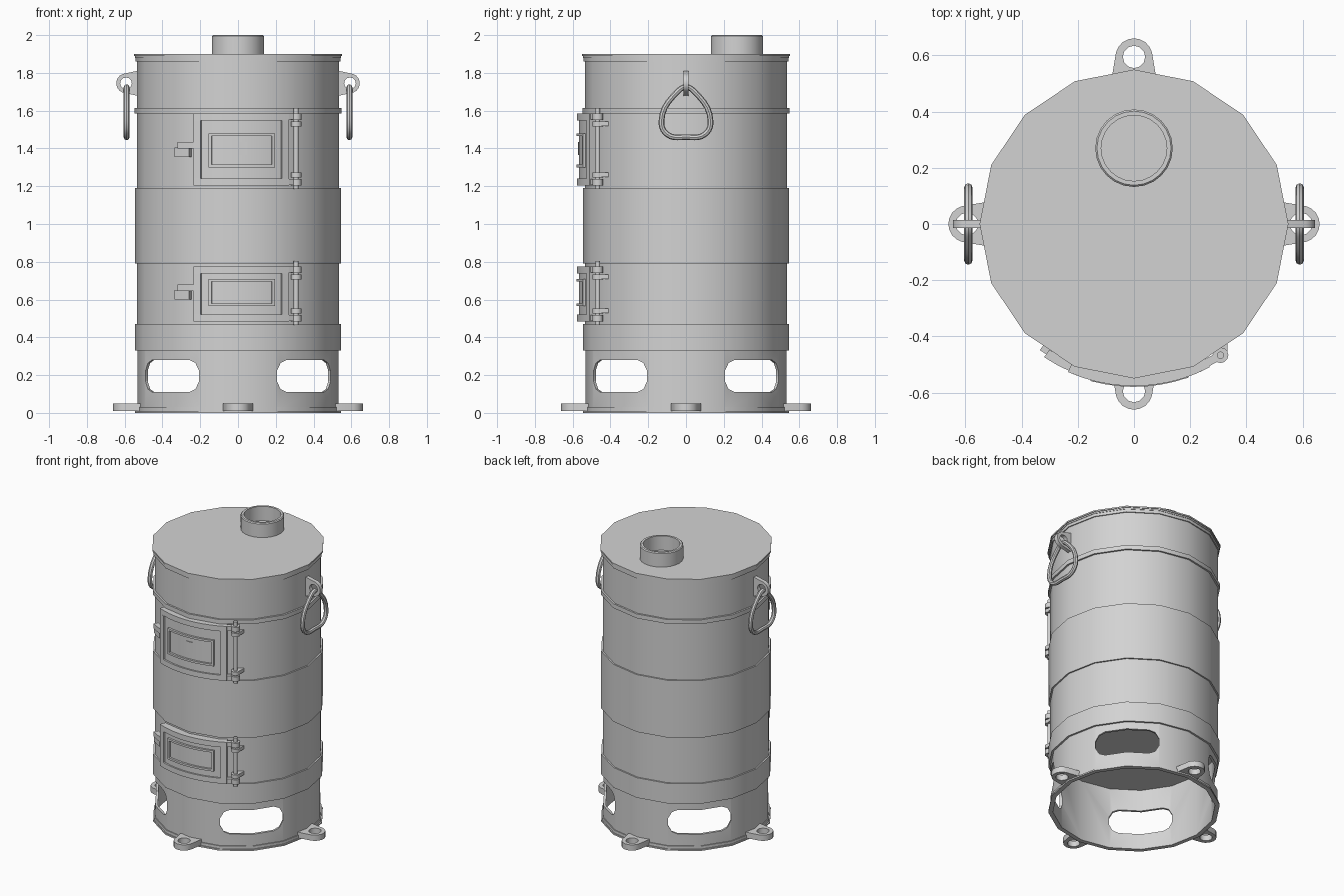
import bpy, bmesh, math
from math import sin, cos, pi, radians
from mathutils import Matrix

if "Cube" in bpy.data.objects:
    bpy.data.objects.remove(bpy.data.objects["Cube"])

steel = bpy.data.materials.new("grey_steel")
steel.use_nodes = True
GREY = (0.65, 0.65, 0.65, 1)
steel.diffuse_color = GREY
steel.node_tree.nodes["Principled BSDF"].inputs["Base Color"].default_value = GREY


def activate(ob):
    bpy.ops.object.select_all(action='DESELECT')
    ob.select_set(True)
    bpy.context.view_layer.objects.active = ob


def finish(ob):
    ob.data.materials.clear()
    ob.data.materials.append(steel)
    activate(ob)
    bpy.ops.object.shade_smooth_by_angle(angle=radians(35))
    return ob


def from_bmesh(name, bm):
    bmesh.ops.recalc_face_normals(bm, faces=bm.faces)
    me = bpy.data.meshes.new(name)
    bm.to_mesh(me)
    bm.free()
    ob = bpy.data.objects.new(name, me)
    bpy.context.collection.objects.link(ob)
    return ob


def tube(name, r_in, r_out, z0, z1, segs=16, at=(0, 0), chamfer=0):
    """Upright ring; solid when r_in is zero."""
    bm = bmesh.new()
    profile = [(r_out, z0), (r_out, z1 - chamfer)]
    if chamfer:
        profile.append((r_out - chamfer, z1))
    if r_in:
        profile += [(r_in, z1), (r_in, z0)]
    rings = [[bm.verts.new((at[0] + r * cos(2 * pi * i / segs), at[1] + r * sin(2 * pi * i / segs), z))
              for i in range(segs)] for r, z in profile]
    pairs = list(zip(rings, rings[1:]))
    if r_in:
        pairs.append((rings[-1], rings[0]))
    else:
        bm.faces.new(rings[0])
        bm.faces.new(rings[-1])
    for a, b in pairs:
        for i in range(segs):
            j = (i + 1) % segs
            bm.faces.new((a[i], a[j], b[j], b[i]))
    return finish(from_bmesh(name, bm))


def curved_block(bm, x0, x1, z0, z1, r0, r1):
    """Block bent around the drum on its front side."""
    n = max(1, round((x1 - x0) / 0.05))
    rows = []
    for i in range(n + 1):
        a = math.asin((x0 + (x1 - x0) * i / n) / r1)
        rows.append([bm.verts.new((r * sin(a), -r * cos(a), z))
                     for r, z in ((r0, z0), (r1, z0), (r1, z1), (r0, z1))])
    bm.faces.new(rows[0])
    bm.faces.new(rows[-1])
    for a, b in zip(rows, rows[1:]):
        for k in range(4):
            m = (k + 1) % 4
            bm.faces.new((a[k], a[m], b[m], b[k]))


def curved_frame(bm, x0, x1, z0, z1, w, r0, r1):
    curved_block(bm, x0, x1, z0, z0 + w, r0, r1)
    curved_block(bm, x0, x1, z1 - w, z1, r0, r1)
    curved_block(bm, x0, x0 + w, z0 + w, z1 - w, r0, r1)
    curved_block(bm, x1 - w, x1, z0 + w, z1 - w, r0, r1)


def arc(cx, r, a0, a1, n):
    return [(cx + r * cos(radians(a0 + (a1 - a0) * i / n)), r * sin(radians(a0 + (a1 - a0) * i / n)))
            for i in range(n + 1)]


def eye_plate(name, outline, hole, half, matrix):
    """Flat plate with a round hole."""
    cu = bpy.data.curves.new(name, 'CURVE')
    cu.dimensions, cu.fill_mode, cu.extrude = '2D', 'BOTH', half
    for pts in (outline, hole):
        sp = cu.splines.new('POLY')
        sp.points.add(len(pts) - 1)
        for p, (x, y) in zip(sp.points, pts):
            p.co = (x, y, 0, 1)
        sp.use_cyclic_u = True
    ob = bpy.data.objects.new(name, cu)
    bpy.context.collection.objects.link(ob)
    ob.matrix_world = matrix
    activate(ob)
    bpy.ops.object.convert(target='MESH')
    finish(bpy.context.object)


# Hollow skirt with four diagonal air slots
skirt = tube("skirt", 0.515, 0.532, 0.0, 0.44)
slot = arc(0.14, 0.085, -90, 90, 5)
slot = [(0.14 + (x - 0.14) * 0.76, y) for x, y in slot]
slot += [(-x, -y) for x, y in slot]
for ang in (45, 135):
    bm = bmesh.new()
    ends = [[bm.verts.new((d, t, 0.195 + z)) for t, z in slot] for d in (-0.8, 0.8)]
    for e in ends:
        bm.faces.new(e)
    for i in range(len(slot)):
        j = (i + 1) % len(slot)
        bm.faces.new((ends[0][i], ends[0][j], ends[1][j], ends[1][i]))
    bm.transform(Matrix.Rotation(radians(ang), 4, 'Z'))
    cutter = from_bmesh("slot_cutter", bm)
    cutter.hide_render = True
    mod = skirt.modifiers.new("slots", 'BOOLEAN')
    mod.operation, mod.solver, mod.object = 'DIFFERENCE', 'EXACT', cutter
    activate(skirt)
    bpy.ops.object.modifier_move_to_index(modifier=mod.name, index=0)
    bpy.ops.object.modifier_apply(modifier=mod.name)
    bpy.data.objects.remove(cutter)
finish(skirt)

# Drum sections, bands and lid
tube("base_flange", 0.515, 0.545, 0.0, 0.01)
tube("base_bead", 0.52, 0.538, 0.01, 0.03)
tube("skirt_band", 0.52, 0.545, 0.33, 0.47)
tube("lower_drum", 0, 0.535, 0.43, 0.79)
tube("middle_drum", 0, 0.545, 0.79, 1.19)
tube("upper_drum", 0, 0.535, 1.19, 1.60)
tube("upper_bead", 0.52, 0.547, 1.585, 1.615)
tube("top_drum", 0, 0.535, 1.60, 1.885)
tube("top_rim", 0.52, 0.542, 1.86, 1.885)
tube("lid", 0, 0.55, 1.89, 1.90)
tube("lid_seat", 0, 0.545, 1.88, 1.89)
tube("flue_collar", 0.117, 0.138, 1.90, 2.0, 24, (0, 0.27), 0.006)

# Anchor lugs around the base
lug = [(0.515, -0.08)] + arc(0.595, 0.066, -75, 75, 8) + [(0.515, 0.08)]
for i, side in enumerate(("left", "back", "right", "front")):
    m = Matrix.Rotation(i * pi / 2, 4, 'Z') @ Matrix.Translation((0, 0, 0.03))
    eye_plate(side + "_lug", lug, arc(0.595, 0.04, 0, 330, 11), 0.02, m)

# Lifting eyes and hanging handles
eye = [(0.515, -0.07)] + arc(0.593, 0.052, -70, 70, 7) + [(0.515, 0.07)]
half_loop = [(0.045, 1.70), (0.13, 1.545), (0.1, 1.475)]
loop = [(0, 1.725)] + half_loop + [(0, 1.46)] + [(-y, z) for y, z in reversed(half_loop)]
for side, ang in (("left", 0), ("right", pi)):
    m = (Matrix.Rotation(ang, 4, 'Z') @ Matrix.Translation((0, 0, 1.745))
         @ Matrix.Rotation(pi / 2, 4, 'X'))
    eye_plate(side + "_lifting_eye", eye, arc(0.593, 0.031, 0, 330, 11), 0.014, m)
    cu = bpy.data.curves.new(side + "_handle", 'CURVE')
    cu.dimensions, cu.bevel_depth, cu.bevel_resolution, cu.resolution_u = '3D', 0.015, 2, 5
    sp = cu.splines.new('BEZIER')
    sp.bezier_points.add(len(loop) - 1)
    for p, (y, z) in zip(sp.bezier_points, loop):
        p.co = (0.59 * cos(ang), y, z)
        p.handle_left_type = p.handle_right_type = 'AUTO'
    sp.use_cyclic_u = True
    ob = bpy.data.objects.new(side + "_handle", cu)
    bpy.context.collection.objects.link(ob)
    activate(ob)
    bpy.ops.object.convert(target='MESH')
    finish(bpy.context.object)

# Doors with frame, window, latch and hinge
for name, z0, z1, latch, plug in (("fire_door", 1.205, 1.585, 1.355, True),
                                  ("ash_door", 0.485, 0.775, 0.6, False)):
    bm = bmesh.new()
    curved_block(bm, -0.23, 0.265, z0 + 0.005, z1 - 0.005, 0.522, 0.566)
    curved_frame(bm, -0.235, 0.27, z0, z1, 0.037, 0.522, 0.577)
    finish(from_bmesh(name, bm))

    bm = bmesh.new()
    wz0, wz1 = (1.30, 1.48) if plug else (0.565, 0.71)
    curved_frame(bm, -0.155, 0.195, wz0, wz1, 0.014, 0.56, 0.58)
    if plug:
        curved_block(bm, 0.0, 0.045, 1.365, 1.435, 0.56, 0.571)
    finish(from_bmesh(name + "_window_frame", bm))

    bm = bmesh.new()
    curved_block(bm, -0.32, -0.225, latch + 0.045, latch + 0.08, 0.54, 0.572)
    curved_block(bm, -0.335, -0.26, latch, latch + 0.05, 0.522, 0.56)
    finish(from_bmesh(name + "_latch", bm))

    pin = (0.308, -0.467)
    tube(name + "_hinge_pin", 0, 0.013, z0 - 0.02, z1 + 0.03, 12, pin)
    bm = bmesh.new()
    for strap, bracket in ((z1 - 0.017, z1 - 0.055), (z0 + 0.017, z0 + 0.055)):
        curved_block(bm, 0.24, pin[0], strap - 0.016, strap + 0.016, 0.545, 0.574)
        for zc, h in ((strap, 0.034), (bracket, 0.026)):
            bmesh.ops.create_cone(bm, cap_ends=True, segments=12, radius1=0.028, radius2=0.028, depth=h,
                                  matrix=Matrix.Translation((*pin, zc)))
        bmesh.ops.create_cube(bm, size=1, matrix=Matrix.Translation((pin[0], -0.44, bracket))
                              @ Matrix.Diagonal((0.05, 0.06, 0.024, 1)))
    finish(from_bmesh(name + "_hinge", bm))
